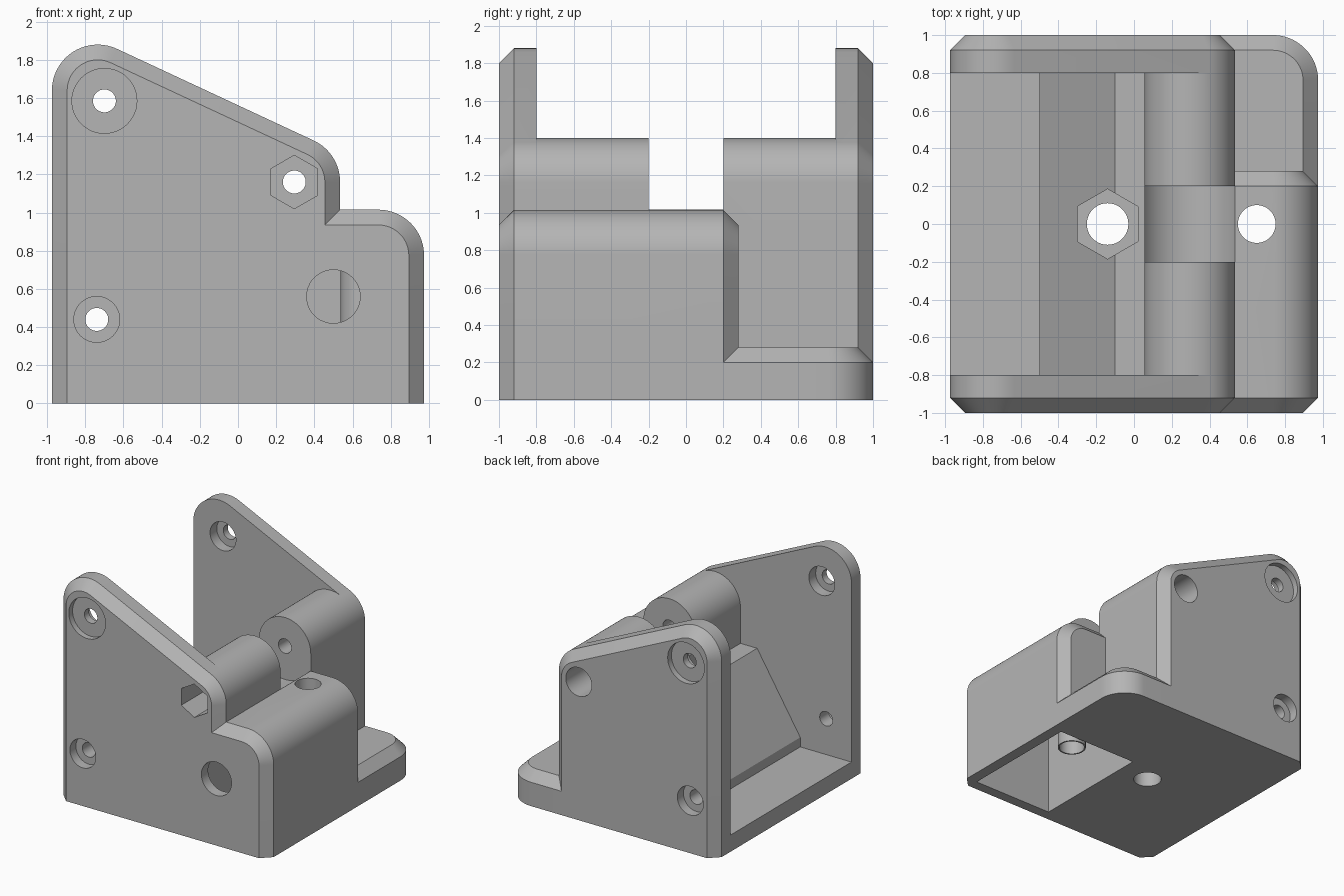
import bpy, bmesh, math
from mathutils import Vector

cube = bpy.data.objects.get("Cube")
if cube:
    bpy.data.objects.remove(cube, do_unlink=True)

grey = bpy.data.materials.new("plain grey")
grey.use_nodes = True
grey.diffuse_color = (0.46, 0.46, 0.46, 1)
grey.node_tree.nodes["Principled BSDF"].inputs["Base Color"].default_value = grey.diffuse_color

SLOPE = math.atan2(1.03, 0.48)   # direction square to the sloping top edge
R, CH = 0.24, 0.08               # corner radius and chamfer
PIVOT = (0.295, 1.16)


def arc(centre, r, start, end, n=20):
    steps = [start + (end - start) * i / n for i in range(n + 1)]
    return [(centre[0] + r * math.cos(a), centre[1] + r * math.sin(a)) for a in steps]


def loft(name, rings, axis="Y"):
    """Solid through a list of (outline, level) rings stacked along an axis."""
    bm = bmesh.new()
    loops = []
    for outline, t in rings:
        loops.append([bm.verts.new((u, t, v) if axis == "Y" else (u, v, t)) for u, v in outline])
    for low, high in zip(loops, loops[1:]):
        for i in range(len(low)):
            j = (i + 1) % len(low)
            bm.faces.new((low[i], low[j], high[j], high[i]))
    bm.faces.new(loops[0])
    bm.faces.new(loops[-1])
    bmesh.ops.recalc_face_normals(bm, faces=bm.faces)
    mesh = bpy.data.meshes.new(name)
    bm.to_mesh(mesh)
    bm.free()
    mesh.materials.append(grey)
    ob = bpy.data.objects.new(name, mesh)
    bpy.context.scene.collection.objects.link(ob)
    return ob


def combine(target, tool, operation="DIFFERENCE"):
    """Apply a boolean and throw the helper away."""
    mod = target.modifiers.new("boolean", "BOOLEAN")
    mod.operation, mod.object, mod.solver = operation, tool, "EXACT"
    bpy.context.view_layer.update()
    graph = bpy.context.evaluated_depsgraph_get()
    mesh = bpy.data.meshes.new_from_object(target.evaluated_get(graph))
    target.modifiers.clear()
    target.data = mesh
    bpy.data.objects.remove(tool, do_unlink=True)


def rod(centre, r, low, high, axis="Y", sides=48):
    """Round or hexagonal rod, with a corner pointing up the outline."""
    ring = arc(centre, r, math.pi / 2, math.pi * 2.5, sides)[:-1]
    return loft("rod", [(ring, low), (ring, high)], axis)


def side_outline(r):
    tail = [(-0.735 - r, 0), (PIVOT[0] + r, 0)]
    return tail + arc(PIVOT, r, 0, SLOPE) + arc((-0.735, 1.64), r, SLOPE, math.pi)


def nose_outline(r):
    top = arc((0.735, 0.775), r, 0, math.pi / 2)
    return [(0.1, 0), (0.735 + r, 0)] + top + [(0.1, 0.775 + r)]


def foot_outline(r):
    corner = arc((0.735, 0.76), r, 0, math.pi / 2)
    return [(0.1, 0), (0.735 + r, 0)] + corner + [(0.1, 0.76 + r)]


# Main body, front nose and rear foot
bracket = loft("bracket", [(side_outline(R - CH), -1), (side_outline(R), -1 + CH),
                           (side_outline(R), 1 - CH), (side_outline(R - CH), 1)])
nose = loft("nose", [(nose_outline(R - CH), -1), (nose_outline(R), -1 + CH),
                     (nose_outline(R), 0.2), (nose_outline(R - CH), 0.2 + CH)])
foot = loft("foot", [(foot_outline(R), 0), (foot_outline(R), 0.2),
                     (foot_outline(R - CH), 0.2 + CH)], "Z")
combine(bracket, nose, "UNION")
combine(bracket, foot, "UNION")

# Space between the side plates, leaving floor, ramp, ledge and hinge barrel
barrel_x = PIVOT[0] - R
barrel = arc(PIVOT, R, math.pi, SLOPE)
end = Vector(barrel[-1]) + Vector((math.cos(SLOPE), math.sin(SLOPE)))
space = [(-1.2, 0.14), (-0.5, 0.14), (-0.5, 0.22), (-0.1, 0.86), (barrel_x, 0.86)]
space += barrel + [tuple(end), (-1.2, end.y)]
combine(bracket, loft("space", [(space, -0.8), (space, 0.8)]))

# Slot in the hinge barrel
combine(bracket, rod(PIVOT, 0.28, -0.2, 0.2, sides=64))

# Pocket under the nose, with a thin tube left standing in it
bolt = (0.65, 0)
floor_plan = [(0.13, -0.91), (0.88, -0.91), (0.88, 0.14), (0.13, 0.14)]
pocket = loft("pocket", [(floor_plan, -0.1), (floor_plan, 0.82)], "Z")
combine(pocket, rod(bolt, 0.112, -0.2, 1, "Z"))
combine(bracket, pocket)
combine(bracket, rod(bolt, 0.1, -0.1, 1.2, "Z"))
combine(bracket, rod((0.5, 0.56), 0.14, -1.1, -0.85))

# Vertical bolt hole with hexagonal recess in the ramp
combine(bracket, rod((-0.14, 0), 0.11, -0.1, 1, "Z"))
combine(bracket, rod((-0.14, 0), 0.185, 0.3, 1, "Z", 6))

# Hinge pin hole: hexagonal recess in front, round recess behind
combine(bracket, rod(PIVOT, 0.06, -1.1, 1.1))
combine(bracket, rod(PIVOT, 0.14, -1.1, -0.7, sides=6))
combine(bracket, rod(PIVOT, 0.12, 0.7, 1.1))

# Stepped screw holes in both side plates
upper, lower = (-0.70, 1.585), (-0.74, 0.44)
for s in (-1, 1):
    for centre, r, a, b in ((upper, 0.06, 0.7, 1.1), (upper, 0.17, 0.95, 1.1),
                            (upper, 0.12, 0.7, 0.89), (lower, 0.06, 0.7, 1.1),
                            (lower, 0.12, 0.92, 1.1)):
        combine(bracket, rod(centre, r, s * a, s * b))

# Smooth curves, sharp edges
bpy.ops.object.select_all(action="DESELECT")
bracket.select_set(True)
bpy.context.view_layer.objects.active = bracket
bpy.ops.object.shade_smooth_by_angle(angle=math.radians(25))
